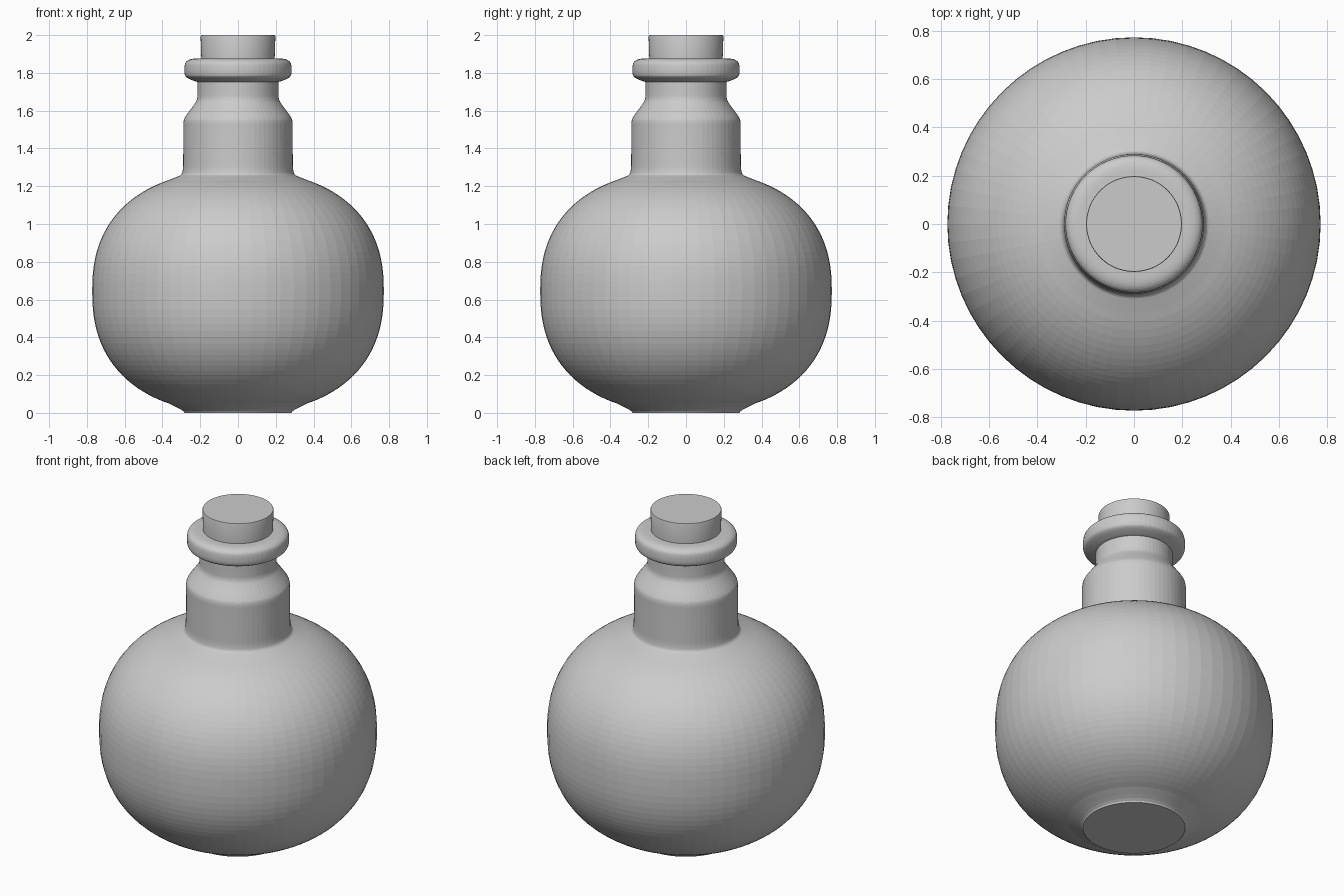
import bpy, bmesh
from math import cos, sin, pi

if "Cube" in bpy.data.objects:
    bpy.data.objects.remove(bpy.data.objects["Cube"])

SEGMENTS = 64


def lathe(name, profile, smooth=False):
    """Revolve (radius, z) points about z, closing both ends with caps."""
    bm = bmesh.new()
    rings = [[bm.verts.new((r * cos(2 * pi * i / SEGMENTS), r * sin(2 * pi * i / SEGMENTS), z))
              for i in range(SEGMENTS)] for r, z in profile]
    for a, b in zip(rings, rings[1:]):
        for i in range(SEGMENTS):
            j = (i + 1) % SEGMENTS
            bm.faces.new((a[i], a[j], b[j], b[i]))
    bm.faces.new(rings[0][::-1])
    bm.faces.new(rings[-1])
    mesh = bpy.data.meshes.new(name)
    bm.to_mesh(mesh)
    bm.free()
    obj = bpy.data.objects.new(name, mesh)
    bpy.context.collection.objects.link(obj)
    if smooth:
        bpy.ops.object.select_all(action='DESELECT')
        obj.select_set(True)
        bpy.context.view_layer.objects.active = obj
        bpy.ops.object.shade_smooth_by_angle(angle=0.6)
    return obj


def round_profile(points, passes=2):
    """Round the corners of a profile by corner cutting, keeping its ends."""
    for _ in range(passes):
        out = [points[0]]
        for (r0, z0), (r1, z1) in zip(points, points[1:]):
            out += [(r0 * .75 + r1 * .25, z0 * .75 + z1 * .25),
                    (r0 * .25 + r1 * .75, z0 * .25 + z1 * .75)]
        points = out + [points[-1]]
    return points


# Round belly: squared ellipse from the foot to the shoulder
belly = []
for k in range(49):
    t = -1.3 + 2.6 * k / 48
    c, s = cos(t) ** 0.85, abs(sin(t)) ** 0.85
    belly.append((0.772 * c, 0.645 + (0.637 if t > 0 else -0.645) * s))
belly = [p for p in belly if p[0] > 0.35]

# Foot, then shoulder fillet and stepped neck
foot = [(0.284, 0.0), (0.288, 0.008), (0.302, 0.018), (0.325, 0.03)]
neck = round_profile([(0.325, 1.249), (0.298, 1.260), (0.291, 1.29), (0.29, 1.34),
                      (0.289, 1.50), (0.289, 1.55), (0.275, 1.575), (0.232, 1.632),
                      (0.215, 1.66), (0.214, 1.70), (0.214, 1.752)])
lip = round_profile([(0.214, 1.752), (0.230, 1.756), (0.270, 1.773), (0.284, 1.79),
                     (0.284, 1.84), (0.275, 1.862), (0.245, 1.876), (0.19, 1.877)])
lathe("bottle", foot + belly + neck + lip[1:])

# Stopper pushed into the mouth
lathe("cork", [(0.192, 1.80), (0.194, 1.87), (0.198, 1.994), (0.196, 2.0)], smooth=True)
